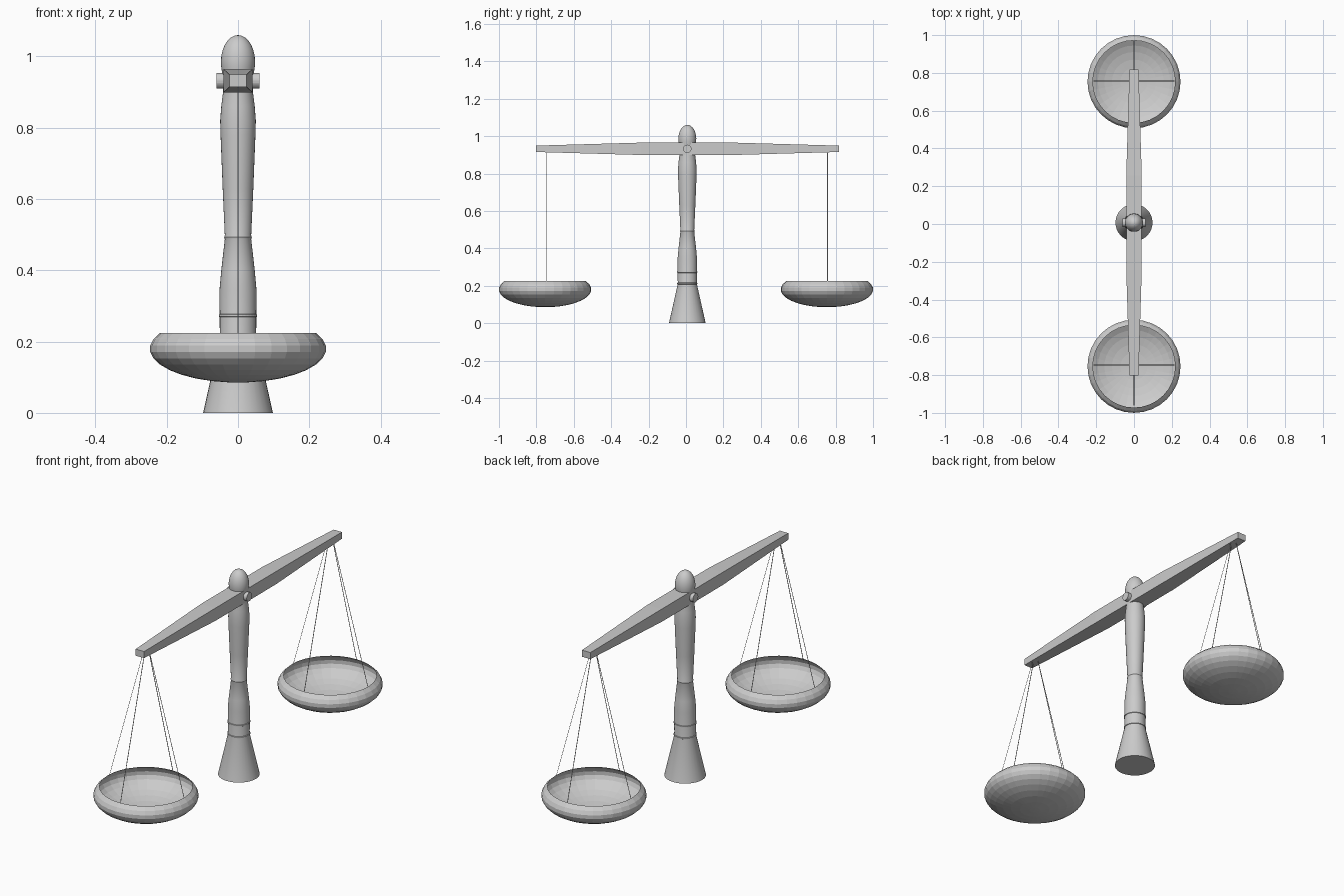
import bpy, bmesh, math

if "Cube" in bpy.data.objects:
    bpy.data.objects.remove(bpy.data.objects["Cube"])

CY = 0.007          # slight offset of post and beam along y
SEG = 32


def make_object(name, bm, smooth=False):
    bmesh.ops.recalc_face_normals(bm, faces=bm.faces)
    me = bpy.data.meshes.new(name)
    bm.to_mesh(me)
    bm.free()
    ob = bpy.data.objects.new(name, me)
    bpy.context.collection.objects.link(ob)
    if smooth:
        bpy.context.view_layer.objects.active = ob
        ob.select_set(True)
        bpy.ops.object.shade_smooth_by_angle(angle=math.radians(30))
        ob.select_set(False)
    return ob


def lathe(name, profile, y, smooth=False):
    bm = bmesh.new()
    rings = []
    for r, z in profile:
        if r < 1e-5:
            rings.append([bm.verts.new((0, y, z))] * SEG)
        else:
            rings.append([bm.verts.new((r * math.cos(math.tau * i / SEG),
                                        y + r * math.sin(math.tau * i / SEG), z))
                          for i in range(SEG)])
    for a, b in zip(rings, rings[1:]):
        for i in range(SEG):
            j = (i + 1) % SEG
            bm.faces.new(list(dict.fromkeys((a[i], a[j], b[j], b[i]))))
    return make_object(name, bm, smooth)


# Turned post with flared foot
lathe("post", [(0, 0), (0.098, 0), (0.051, 0.21), (0.052, 0.345), (0.047, 0.40),
               (0.037, 0.488), (0.039, 0.493), (0.037, 0.498), (0.043, 0.63),
               (0.049, 0.78), (0.050, 0.82), (0.047, 0.86), (0.042, 0.90),
               (0.042, 0.95), (0, 0.95)], CY, True)

# Thin collars on the post
for i, z in enumerate((0.212, 0.273)):
    lathe(f"collar_{i + 1}", [(0.050, z - 0.005), (0.054, z - 0.003),
                              (0.054, z + 0.003), (0.050, z + 0.005)], CY)

# Egg-shaped finial
finial = [(0, 0.94), (0.043, 0.945)]
for i in range(9):
    t = math.radians(-10 + 100 * i / 8)
    finial.append((0.048 * math.cos(t), 0.985 + 0.075 * math.sin(t)))
lathe("finial", finial[:-1] + [(0, 1.06)], CY, True)

# Beam tapering towards both ends
bm = bmesh.new()
sections = []
for y, w, h in ((-0.81, 0.024, 0.017), (-0.25, 0.041, 0.033),
                (0.25, 0.041, 0.033), (0.81, 0.024, 0.017)):
    sections.append([bm.verts.new((sx * w, y + CY, 0.932 + sz * h))
                     for sx, sz in ((-1, -1), (1, -1), (1, 1), (-1, 1))])
for a, b in zip(sections, sections[1:]):
    for i in range(4):
        j = (i + 1) % 4
        bm.faces.new((a[i], a[j], b[j], b[i]))
bm.faces.new(sections[0])
bm.faces.new(sections[-1])
make_object("beam", bm)

# Pivot pin through the beam
bpy.ops.mesh.primitive_cylinder_add(vertices=24, radius=0.022, depth=0.12,
                                    location=(0, CY, 0.932),
                                    rotation=(0, math.pi / 2, 0))
bpy.context.object.name = "pivot_pin"

# Pans: flattened open bowls, each hung from four flat strings
for side, label in ((-1, "front"), (1, "back")):
    bowl = [(0, 0.085)]
    for i in range(11):
        t = math.radians(-84.375 + 11.25 * i)
        bowl.append((0.2475 * math.cos(t), 0.18 + 0.095 * math.sin(t)))
    lathe(f"{label}_pan", bowl, side * 0.7535)

    bm = bmesh.new()
    yc = side * 0.752 + CY * 0.7
    w = 0.002
    for dx, dy in ((1, 0), (-1, 0), (0, 1), (0, -1)):
        quad = [(r * dx + s * w * dy, yc + r * dy + s * w * dx, z)
                for r, z, s in ((0.018, 0.917, -1), (0.018, 0.917, 1),
                                (0.214, 0.222, 1), (0.214, 0.222, -1))]
        bm.faces.new([bm.verts.new(v) for v in quad])
    make_object(f"{label}_strings", bm)
